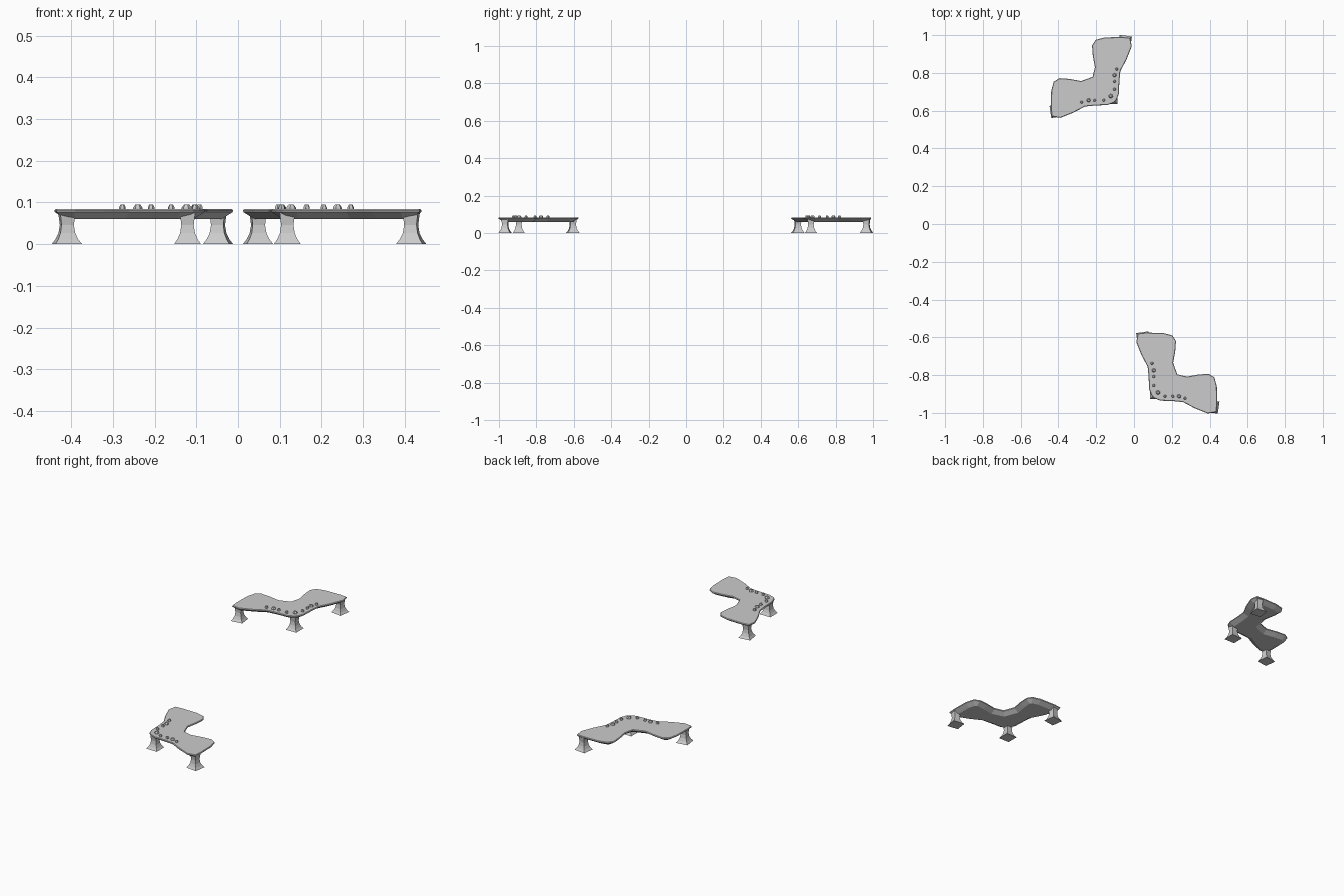
import bpy, bmesh, math
from mathutils import Vector, Matrix

if "Cube" in bpy.data.objects:
    bpy.data.objects.remove(bpy.data.objects["Cube"])

# Local frame: u runs across the table, v points to the outer corner of the bend.
C = Vector((-0.23, 0.78))
R2 = math.sqrt(0.5)

def to_uv(x, y):
    d = Vector((x, y)) - C
    return Vector(((d.x + d.y) * R2, (d.x - d.y) * R2))

def to_local(u, v):
    return Vector(((u + v) * R2, (u - v) * R2))

# Half outline of the top, from inner notch round the lobe to the outer corner
HALF = [(-0.219, 0.779), (-0.207, 0.83), (-0.218, 0.89), (-0.222, 0.945),
        (-0.203, 0.975), (-0.155, 0.988), (-0.06, 0.99), (-0.02, 0.985),
        (-0.012, 0.94), (-0.04, 0.87), (-0.072, 0.81), (-0.077, 0.76),
        (-0.08, 0.69), (-0.092, 0.658)]
uv = [to_uv(*p) for p in HALF]
full = uv + [Vector((-p.x, p.y)) for p in reversed(uv[1:])]
outline = [to_local(*p) for p in full]

def offset(pts, d):
    out = []
    n = len(pts)
    for i, p in enumerate(pts):
        t = (pts[(i + 1) % n] - pts[i - 1]).normalized()
        out.append(p + Vector((t.y, -t.x)) * d)   # outline runs clockwise
    return out

def loft(name, rings, mat):
    bm = bmesh.new()
    loops = [[bm.verts.new(p) for p in r] for r in rings]
    for a, b in zip(loops, loops[1:]):
        n = len(a)
        for i in range(n):
            j = (i + 1) % n
            bm.faces.new((a[i], a[j], b[j], b[i]))
    bm.faces.new(loops[0])
    bm.faces.new(loops[-1])
    bmesh.ops.recalc_face_normals(bm, faces=bm.faces[:])
    me = bpy.data.meshes.new(name)
    bm.to_mesh(me)
    bm.free()
    ob = bpy.data.objects.new(name, me)
    bpy.context.collection.objects.link(ob)
    ob.matrix_world = mat
    return ob

def ring(c, r, z, sides, rot):
    return [(c.x + r * math.cos(rot + i * math.tau / sides),
             c.y + r * math.sin(rot + i * math.tau / sides), z) for i in range(sides)]

LEGS = [((-0.41, 0.598), 8), ((-0.048, 0.965), -8), ((-0.121, 0.668), 0)]
LEG_PROFILE = [(0.046, 0), (0.034, 0.012), (0.025, 0.027), (0.021, 0.046), (0.026, 0.076)]
STUDS = [(-0.277, 0.645, 0.008), (-0.24, 0.655, 0.011), (-0.208, 0.655, 0.008),
         (-0.16, 0.655, 0.008), (-0.123, 0.677, 0.012), (-0.103, 0.714, 0.008),
         (-0.103, 0.755, 0.008), (-0.103, 0.788, 0.011), (-0.092, 0.82, 0.008)]

def table(prefix, mat):
    # Thin-rimmed top with an undercut belly
    sign = -1 if sum(a.cross(b) for a, b in zip(outline, outline[1:] + outline[:1])) > 0 else 1
    rings = [[(p.x, p.y, z) for p in offset(outline, d * sign)]
             for d, z in [(0.003, 0.084), (0, 0.081), (0.001, 0.077), (0.028, 0.060)]]
    loft(prefix + "_top", rings, mat)
    # Flared four-sided legs
    for k, (c, deg) in enumerate(LEGS):
        c = Vector(c) - C
        loft(f"{prefix}_leg_{k + 1}",
             [ring(c, r, z, 4, math.radians(45 + deg)) for r, z in LEG_PROFILE], mat)
    # Faceted studs along the outer bend
    for k, (x, y, r) in enumerate(STUDS):
        c = Vector((x, y)) - C
        loft(f"{prefix}_stud_{k + 1}",
             [ring(c, r * s, z, 6, k) for s, z in [(1, 0.081), (1, 0.088), (0.55, 0.095)]], mat)

table("back_table", Matrix.Translation((C.x, C.y, 0)))
table("front_table", Matrix.Translation((0.23, -0.785, 0)) @ Matrix.Rotation(-math.pi / 2, 4, 'Z'))
